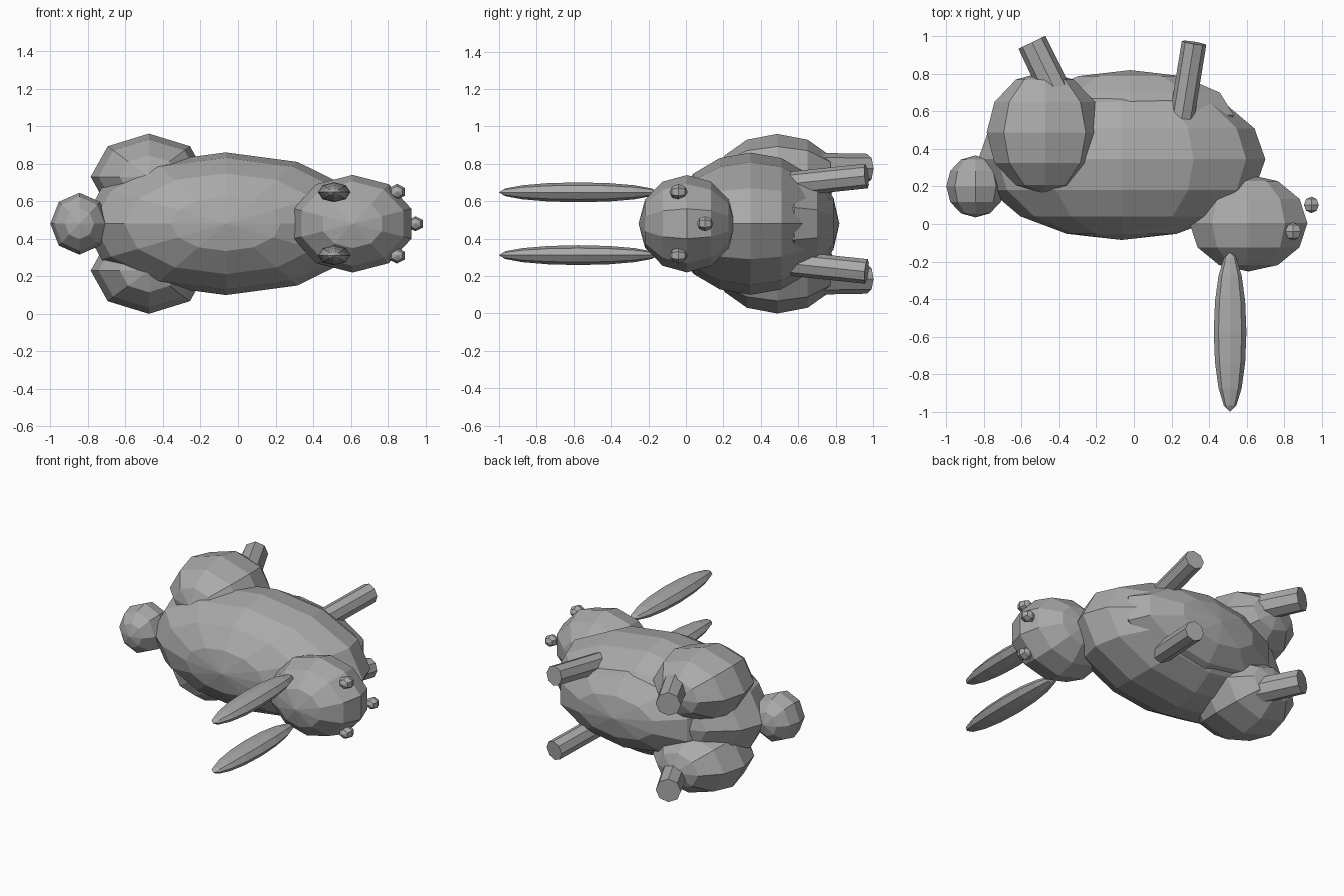
import bpy, bmesh
from mathutils import Vector, Matrix

if "Cube" in bpy.data.objects:
    bpy.data.objects.remove(bpy.data.objects["Cube"])

MID = 0.48  # the animal lies on its side; its symmetry plane is z = MID

grey = bpy.data.materials.new("plain grey")
grey.diffuse_color = (0.4, 0.4, 0.4, 1)
grey.use_nodes = True
grey.node_tree.nodes["Principled BSDF"].inputs["Base Color"].default_value = grey.diffuse_color


def finish(name, bm):
    bmesh.ops.recalc_face_normals(bm, faces=bm.faces)
    me = bpy.data.meshes.new(name)
    bm.to_mesh(me)
    bm.free()
    me.materials.append(grey)
    bpy.context.collection.objects.link(bpy.data.objects.new(name, me))


def ball(name, centre, radii, segs, rings):
    """Flat-faced ellipsoid with its poles along y."""
    bm = bmesh.new()
    bmesh.ops.create_uvsphere(bm, u_segments=segs, v_segments=rings, radius=1)
    m = Matrix.Translation(centre) @ Matrix.Diagonal((*radii, 1)) @ Matrix.Rotation(1.5707963, 4, 'X')
    bmesh.ops.transform(bm, matrix=m, verts=bm.verts)
    finish(name, bm)


def rod(name, a, b, r1, r2, segs=8):
    """Straight tapered leg from a to b."""
    a, b = Vector(a), Vector(b)
    bm = bmesh.new()
    bmesh.ops.create_cone(bm, cap_ends=True, segments=segs, radius1=r1, radius2=r2,
                          depth=(b - a).length)
    m = Matrix.Translation((a + b) / 2) @ (b - a).to_track_quat('Z', 'Y').to_matrix().to_4x4()
    bmesh.ops.transform(bm, matrix=m, verts=bm.verts)
    finish(name, bm)


# Parts on the symmetry plane
ball("body", (-0.065, 0.345, MID), (0.765, 0.43, 0.38), 12, 8)
ball("belly", (-0.02, 0.58, MID), (0.58, 0.24, 0.28), 10, 6)
ball("head", (0.61, 0.005, MID), (0.33, 0.258, 0.26), 10, 6)
ball("tail", (-0.845, 0.2, MID), (0.155, 0.165, 0.165), 8, 6)
ball("nose", (0.945, 0.102, MID), (0.046, 0.044, 0.04), 6, 4)

# Paired parts, mirrored about the symmetry plane
for side, s in (("left", 1), ("right", -1)):
    def z(d):
        return MID + s * d
    ball(side + "_ear", (0.512, -0.575, z(0.168)), (0.087, 0.425, 0.053), 8, 8)
    ball(side + "_eye", (0.848, -0.04, z(0.17)), (0.048, 0.048, 0.042), 6, 4)
    ball(side + "_haunch", (-0.475, 0.488, z(0.25)), (0.31, 0.325, 0.23), 8, 6)
    rod(side + "_hind_leg", (-0.38, 0.63, z(0.295)), (-0.545, 0.968, z(0.295)), 0.085, 0.079)
    rod(side + "_front_leg", (0.235, 0.44, z(0.2)), (0.32, 0.965, z(0.255)), 0.066, 0.066)
